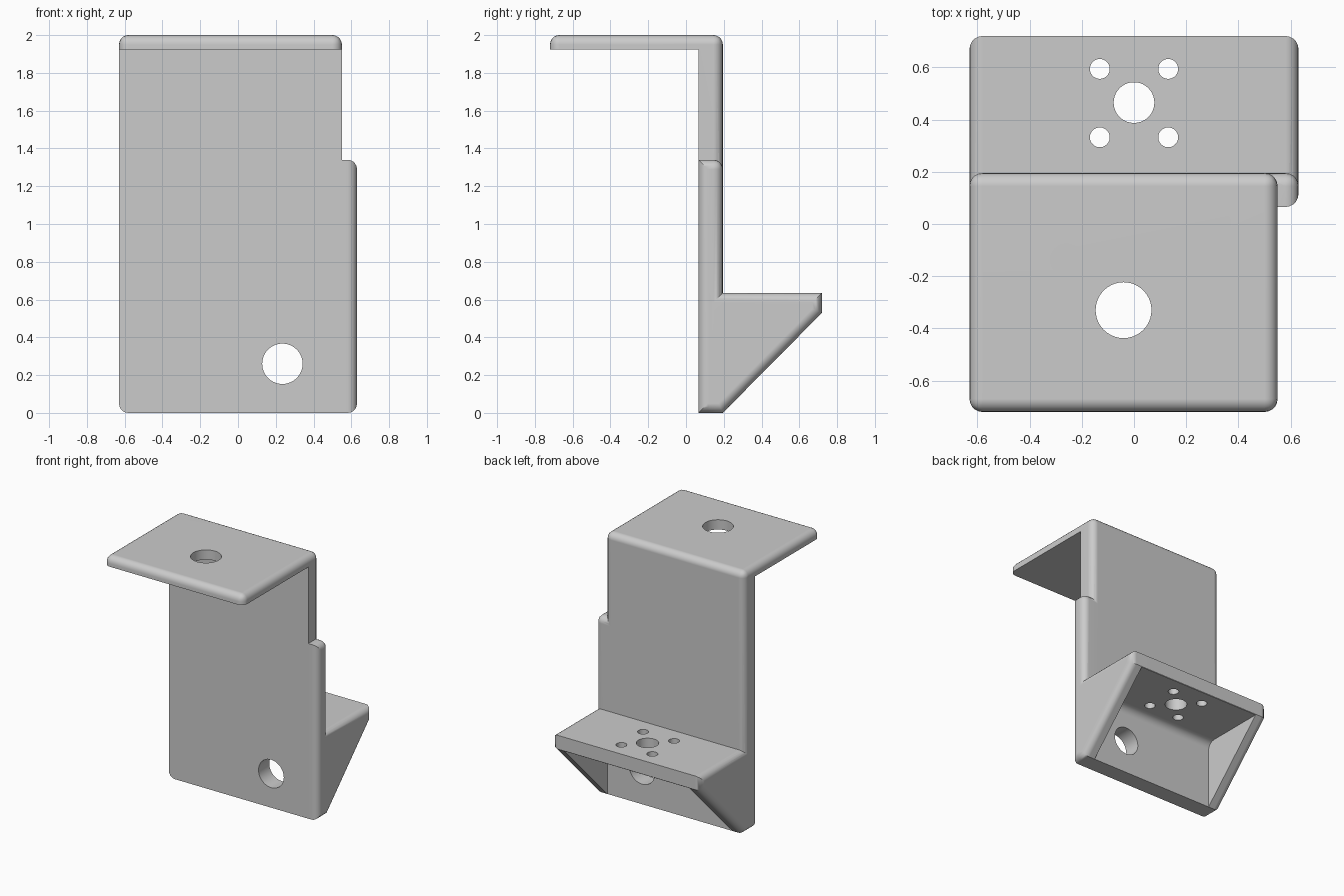
import bpy, bmesh, math
from mathutils import Vector, Matrix

cube = bpy.data.objects.get("Cube")
if cube:
    bpy.data.objects.remove(cube, do_unlink=True)

grey = bpy.data.materials.new("plain_grey")
grey.use_nodes = True
grey.diffuse_color = (0.6, 0.6, 0.6, 1)
grey.node_tree.nodes["Principled BSDF"].inputs["Base Color"].default_value = (0.6, 0.6, 0.6, 1)

RADIUS = 0.05
LEFT, RIGHT, STEP = -0.63, 0.63, 0.55
FRONT, BACK = 0.065, 0.195


def finish(name, bm):
    bmesh.ops.recalc_face_normals(bm, faces=bm.faces)
    mesh = bpy.data.meshes.new(name)
    bm.to_mesh(mesh)
    bm.free()
    mesh.materials.append(grey)
    obj = bpy.data.objects.new(name, mesh)
    bpy.context.collection.objects.link(obj)
    return obj


def prism(name, profile, x0, x1, rounded, radius=RADIUS):
    """Extrude a (y, z) profile along x and round the edges picked by the rule."""
    bm = bmesh.new()
    face = bm.faces.new([bm.verts.new((x0, y, z)) for y, z in profile])
    ext = bmesh.ops.extrude_face_region(bm, geom=[face])
    moved = [v for v in ext["geom"] if isinstance(v, bmesh.types.BMVert)]
    bmesh.ops.translate(bm, verts=moved, vec=(x1 - x0, 0, 0))
    bmesh.ops.recalc_face_normals(bm, faces=bm.faces)

    def on(edge, axis, value):
        return all(abs(v.co[axis] - value) < 1e-4 for v in edge.verts)

    picked = [e for e in bm.edges if rounded(lambda axis, value: on(e, axis, value))]
    if picked:
        bmesh.ops.bevel(bm, geom=picked, offset=radius, offset_type='OFFSET',
                        segments=5, profile=0.5, affect='EDGES', clamp_overlap=True)
    return finish(name, bm)


def hole(name, centre, radius, axis, depth=0.2):
    bm = bmesh.new()
    turn = Vector((0, 0, 1)).rotation_difference(Vector(axis)).to_matrix().to_4x4()
    bmesh.ops.create_cone(bm, cap_ends=True, segments=40, radius1=radius, radius2=radius,
                          depth=depth, matrix=Matrix.Translation(centre) @ turn)
    return finish(name, bm)


def combine(body, other, operation):
    other.hide_render = True
    mod = body.modifiers.new(other.name, 'BOOLEAN')
    mod.operation = operation
    mod.solver = 'EXACT'
    mod.object = other
    bpy.context.view_layer.objects.active = body
    bpy.ops.object.modifier_apply(modifier=mod.name)
    bpy.data.objects.remove(other, do_unlink=True)


# Tall wall with the top plate
bracket = prism(
    "mounting_bracket",
    [(FRONT, 0), (BACK, 0), (BACK, 2), (-0.72, 2), (-0.72, 1.925), (FRONT, 1.925)],
    LEFT, STEP,
    lambda on: on(2, 2)
    or (on(1, -0.72) and (on(0, LEFT) or on(0, STEP)))
    or (on(1, BACK) and (on(0, LEFT) or on(0, STEP)))
    or (on(2, 0) and on(0, LEFT)))

# Wider lower part of the wall
widening = prism(
    "wall_widening",
    [(FRONT, 0), (BACK, 0), (BACK, 1.34), (FRONT, 1.34)], 0.3, RIGHT,
    lambda on: on(0, RIGHT) or (on(2, 1.34) and on(1, BACK)))

# Rear shelf with its two sloping side gussets
shelf = prism(
    "rear_shelf",
    [(0.12, 0), (BACK, 0), (0.72, 0.53), (0.72, 0.635), (0.12, 0.635)], LEFT, RIGHT,
    lambda on: (on(0, LEFT) or on(0, RIGHT)) and not on(1, 0.12))

# Hollow below the shelf
hollow = prism(
    "shelf_hollow",
    [(BACK, -0.2), (1, -0.2), (1, 0.527), (BACK, 0.527)], LEFT + 0.1, RIGHT - 0.1,
    lambda on: on(1, BACK) and on(2, 0.527), 0.06)

combine(bracket, widening, 'UNION')
combine(bracket, shelf, 'UNION')
combine(bracket, hollow, 'DIFFERENCE')

# Round holes in the top plate, wall and shelf
combine(bracket, hole("top_hole", (-0.04, -0.33, 1.96), 0.107, (0, 0, 1)), 'DIFFERENCE')
combine(bracket, hole("wall_hole", (0.235, 0.13, 0.26), 0.107, (0, 1, 0)), 'DIFFERENCE')
combine(bracket, hole("shelf_hole", (0, 0.465, 0.58), 0.078, (0, 0, 1)), 'DIFFERENCE')
for sx in (-1, 1):
    for sy in (-1, 1):
        screw = hole("screw_hole", (0.131 * sx, 0.463 + 0.131 * sy, 0.58), 0.038, (0, 0, 1))
        combine(bracket, screw, 'DIFFERENCE')

# Smooth rounded edges while keeping the flats flat
bpy.ops.object.select_all(action='DESELECT')
bracket.select_set(True)
bpy.context.view_layer.objects.active = bracket
bpy.ops.object.shade_smooth_by_angle(angle=math.radians(32))
weighted = bracket.modifiers.new("flat_faces", 'WEIGHTED_NORMAL')
weighted.keep_sharp = True
